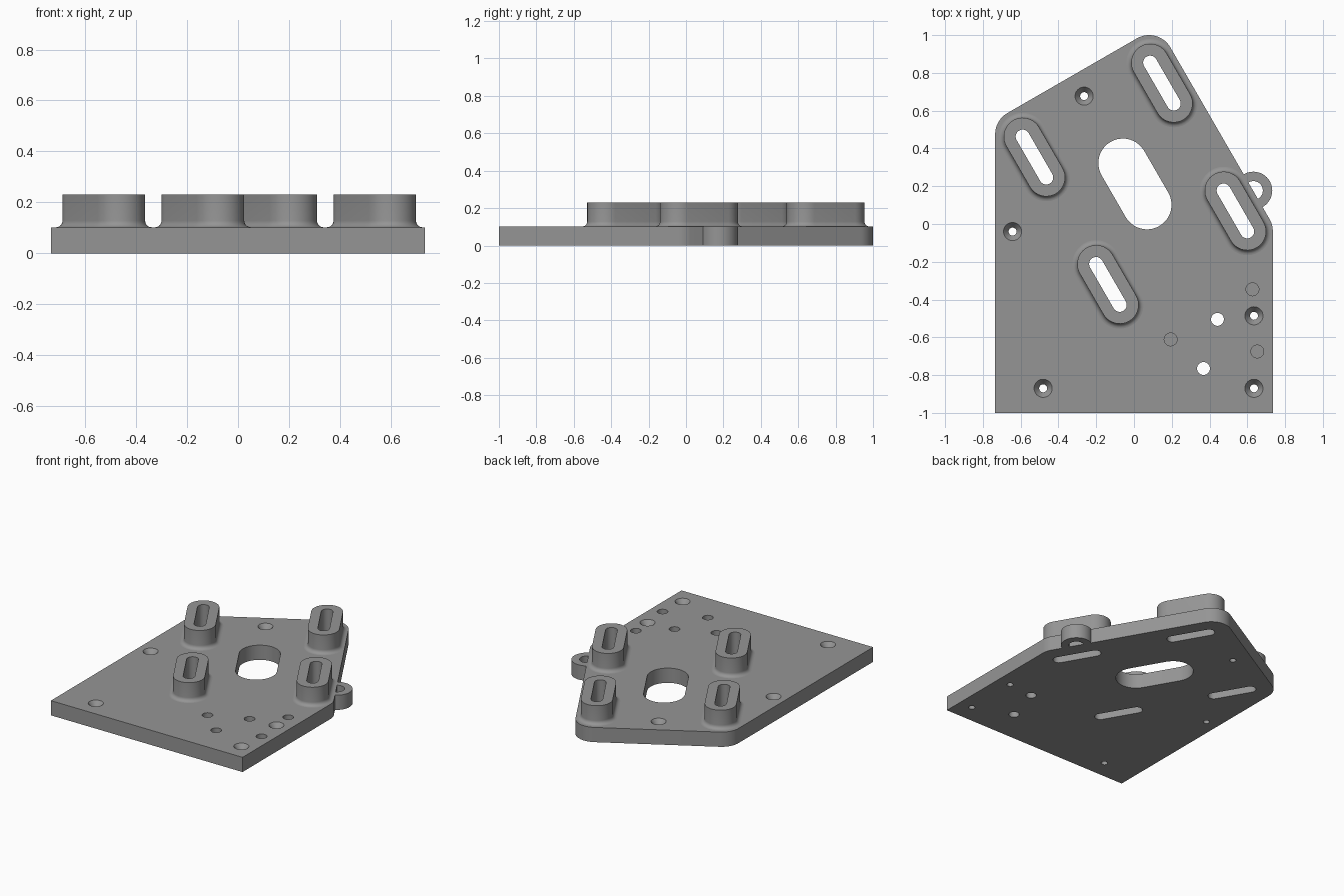
import bpy, bmesh, math
from mathutils import Vector

if "Cube" in bpy.data.objects:
    bpy.data.objects.remove(bpy.data.objects["Cube"])

T, TOP = 0.102, 0.231            # plate thickness, post height
TILT = math.radians(120)         # direction of all the slots

grey = bpy.data.materials.new("mid grey")
grey.diffuse_color = (0.3, 0.3, 0.3, 1)
grey.use_nodes = True
grey.node_tree.nodes["Principled BSDF"].inputs["Base Color"].default_value = grey.diffuse_color


def loft(name, rings):
    """Closed solid through a stack of (outline, z) rings."""
    bm = bmesh.new()
    loops = [[bm.verts.new((x, y, z)) for x, y in pts] for pts, z in rings]
    n = len(loops[0])
    for a, b in zip(loops, loops[1:]):
        for i in range(n):
            j = (i + 1) % n
            bm.faces.new((a[i], a[j], b[j], b[i]))
    bm.faces.new(loops[0][::-1])
    bm.faces.new(loops[-1])
    bmesh.ops.recalc_face_normals(bm, faces=bm.faces)
    me = bpy.data.meshes.new(name)
    bm.to_mesh(me)
    bm.free()
    me.materials.append(grey)
    ob = bpy.data.objects.new(name, me)
    bpy.context.collection.objects.link(ob)
    return ob


def arc(c, r, a0, a1, n):
    return [(c[0] + r * math.cos(math.radians(a0 + (a1 - a0) * i / n)),
             c[1] + r * math.sin(math.radians(a0 + (a1 - a0) * i / n))) for i in range(n + 1)]


def circle(c, r, n=40):
    return arc(c, r, 0, 360, n)[:-1]


def stadium(c, r, length=0.25, n=20):
    d = Vector((math.cos(TILT), math.sin(TILT))) * length / 2
    a = math.degrees(TILT)
    c = Vector(c)
    return arc(c + d, r, a - 90, a + 90, n) + arc(c - d, r, a + 90, a + 270, n)


def boolean(target, tool, op):
    m = target.modifiers.new(op, 'BOOLEAN')
    m.operation, m.solver, m.object = op, 'EXACT', tool
    bpy.context.view_layer.objects.active = target
    bpy.ops.object.modifier_apply(modifier=m.name)
    bpy.data.objects.remove(tool)


# Plate with square front corners and three rounded ones
outline = [(-0.735, -1), (0.735, -1)]
outline += arc((0.605, -0.039), 0.13, 0, 30, 8)
outline += arc((0.08, 0.87), 0.13, 30, 120, 18)
outline += arc((-0.605, 0.475), 0.13, 120, 180, 12)
plate = loft("mounting_plate", [(outline, 0), (outline, T)])

# Side ear, its hole stopping at the plate edge
EAR = (0.632, 0.177)
ear = loft("ear", [(circle(EAR, 0.1), 0), (circle(EAR, 0.1), T)])
boolean(ear, loft("ear_hole", [(circle(EAR, 0.05), -0.1), (circle(EAR, 0.05), 0.3)]), 'DIFFERENCE')
boolean(plate, ear, 'UNION')

# Slotted posts with a fillet at the foot
POSTS = [(0.148, 0.746), (-0.527, 0.3545), (0.537, 0.069), (-0.138, -0.32)]
F = 0.026
for c in POSTS:
    rings = [(stadium(c, 0.1 + F), T / 2)]
    for i in range(7):
        a = math.radians(15 * i)
        rings.append((stadium(c, 0.1 + F - F * math.sin(a)), T + F - F * math.cos(a)))
    rings.append((stadium(c, 0.1), TOP))
    boolean(plate, loft("post", rings), 'UNION')
for c in POSTS:
    s = stadium(c, 0.037)
    boolean(plate, loft("slot", [(s, -0.1), (s, 0.4)]), 'DIFFERENCE')

# Large central opening
s = stadium((0.005, 0.212), 0.13, 0.255)
boolean(plate, loft("opening", [(s, -0.1), (s, 0.3)]), 'DIFFERENCE')

# Countersunk screw holes
for c in [(-0.264, 0.677), (-0.643, -0.04), (0.635, -0.486), (0.635, -0.87), (-0.481, -0.87)]:
    rings = [(circle(c, r), z) for r, z in
             [(0.021, -0.1), (0.021, T - 0.035), (0.048, T), (0.048, 0.3)]]
    boolean(plate, loft("screw_hole", rings), 'DIFFERENCE')

# Plain through holes and blind holes
for c, z in [((0.442, -0.505), -0.1), ((0.368, -0.765), -0.1),
             ((0.627, -0.346), 0.03), ((0.194, -0.611), 0.03), ((0.653, -0.675), 0.03)]:
    boolean(plate, loft("pin_hole", [(circle(c, 0.034), z), (circle(c, 0.034), 0.3)]), 'DIFFERENCE')

# Smooth the curved walls, keep level faces flat
bpy.ops.object.select_all(action='DESELECT')
plate.select_set(True)
bpy.context.view_layer.objects.active = plate
bpy.ops.object.shade_smooth_by_angle(angle=math.radians(30))
for p in plate.data.polygons:
    if abs(p.normal.z) > 0.999:
        p.use_smooth = False
